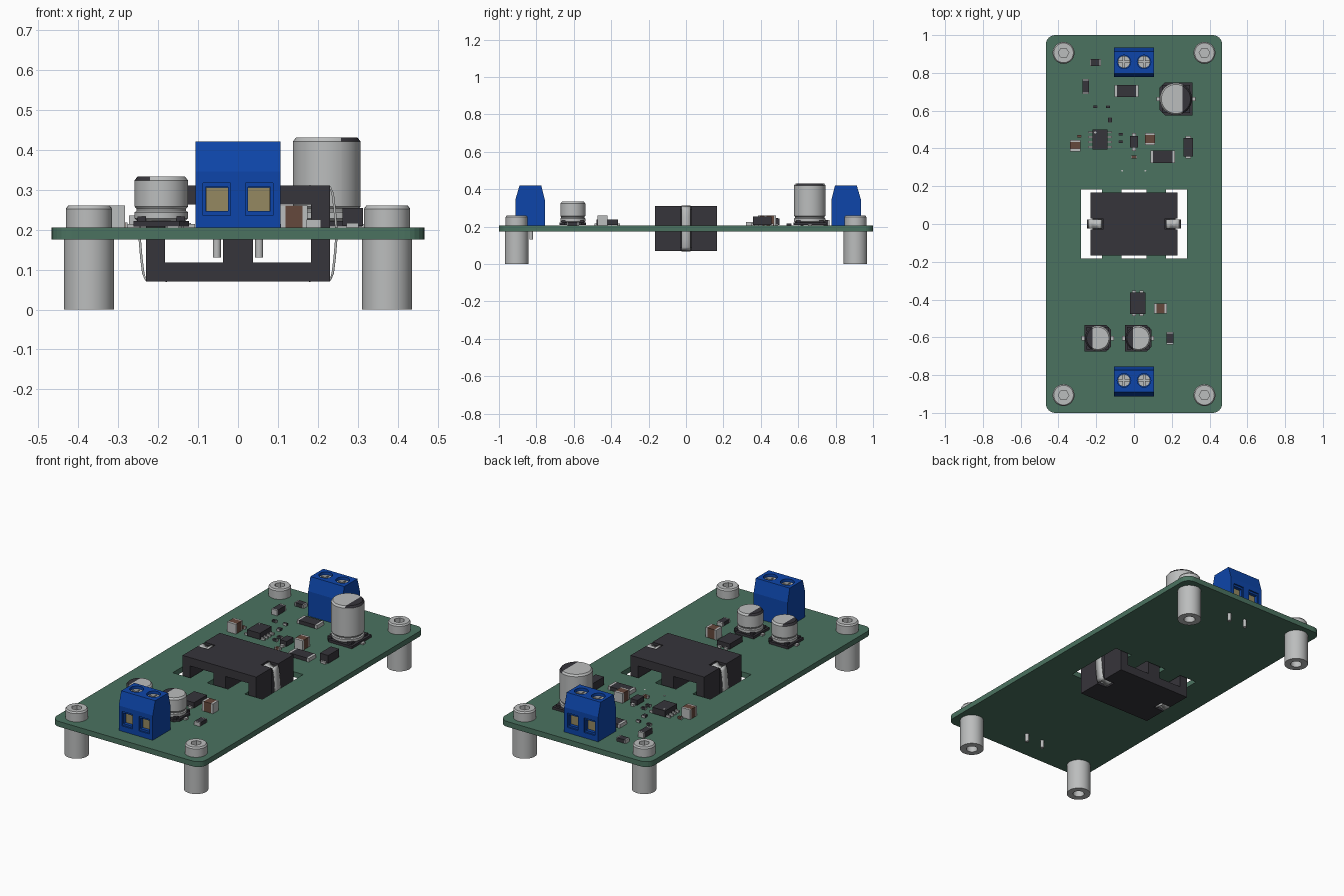
import bpy, bmesh, math
from mathutils import Matrix, Vector

if "Cube" in bpy.data.objects:
    bpy.data.objects.remove(bpy.data.objects["Cube"])


def material(name, r, g, b):
    m = bpy.data.materials.new(name)
    m.use_nodes = True
    m.diffuse_color = (r, g, b, 1)
    m.node_tree.nodes["Principled BSDF"].inputs["Base Color"].default_value = (r, g, b, 1)
    return m


GREEN = material("board green", .07, .17, .117)
BLUE = material("terminal blue", .004, .06, .40)
DARK = material("charcoal", .037, .035, .043)
SILVER = material("silver", .50, .51, .51)
GOLD = material("contact brass", .30, .25, .12)
BROWN = material("ceramic brown", .13, .065, .045)
BOTTOM, TOP = .175, .205  # faces of the board


def finish(name, bm, *mats):
    bmesh.ops.recalc_face_normals(bm, faces=bm.faces)
    me = bpy.data.meshes.new(name)
    bm.to_mesh(me)
    bm.free()
    ob = bpy.data.objects.new(name, me)
    bpy.context.collection.objects.link(ob)
    for m in mats:
        me.materials.append(m)
    return ob


def boxes(name, mat, *parts):
    """Each part is (centre, size)."""
    bm = bmesh.new()
    for c, s in parts:
        bmesh.ops.create_cube(bm, size=1, matrix=Matrix.Translation(c) @ Matrix.Diagonal((*s, 1)))
    return finish(name, bm, mat)


def prism(name, mat, outline, depth):
    """Extrude a flat 3D outline along a depth vector."""
    bm = bmesh.new()
    face = bm.faces.new([bm.verts.new(p) for p in outline])
    new = bmesh.ops.extrude_face_region(bm, geom=[face], use_keep_orig=True)["geom"]
    bmesh.ops.translate(bm, vec=depth, verts=[v for v in new if isinstance(v, bmesh.types.BMVert)])
    return finish(name, bm, mat)


def lathe(name, mats, profile, x, y, segs=32, mark=None):
    """Turn an (r, z) profile; mark=(sign, offset) darkens a strip of the top."""
    bm = bmesh.new()
    verts = [bm.verts.new((r, 0, z)) for r, z in profile]
    edges = [bm.edges.new(p) for p in zip(verts, verts[1:])]
    bmesh.ops.spin(bm, geom=verts + edges, axis=(0, 0, 1), cent=(0, 0, 0),
                   angle=math.tau, steps=segs, use_merge=False)
    bmesh.ops.remove_doubles(bm, verts=bm.verts, dist=1e-4)
    if mark:
        sign, off = mark
        bmesh.ops.bisect_plane(bm, geom=bm.verts[:] + bm.edges[:] + bm.faces[:],
                               plane_co=(sign * off, 0, 0), plane_no=(1, 0, 0))
        top = max(z for _, z in profile)
        for f in bm.faces:
            c = f.calc_center_median()
            if c.z > top - .011 and c.x * sign > off:
                f.material_index = 1
    bmesh.ops.translate(bm, vec=(x, y, 0), verts=bm.verts)
    return smooth(finish(name, bm, *mats))


def smooth(ob):
    bpy.ops.object.select_all(action='DESELECT')
    bpy.context.view_layer.objects.active = ob
    ob.select_set(True)
    bpy.ops.object.shade_smooth_by_angle(angle=math.radians(35))
    return ob


def cut(ob, *cutters):
    bpy.context.view_layer.objects.active = ob
    for c in cutters:
        c.hide_render = True
        mod = ob.modifiers.new("cut", 'BOOLEAN')
        mod.operation, mod.solver, mod.object = 'DIFFERENCE', 'EXACT', c
        bpy.ops.object.modifier_apply(modifier=mod.name)
        bpy.data.objects.remove(c)
    return ob


def rod(name, mat, x, y, r, z0, z1, segs=24):
    return lathe(name, [mat], [(0, z0), (r, z0), (r, z1), (0, z1)], x, y, segs)


# Board with rounded corners and three slots for the core legs
R = .05
outline = []
for k, (sx, sy) in enumerate([(1, 1), (-1, 1), (-1, -1), (1, -1)]):
    for i in range(7):
        a = (k + i / 6) * math.pi / 2
        outline.append((sx * (.467 - R) + R * math.cos(a), sy * (1 - R) + R * math.sin(a), BOTTOM))
board = prism("circuit_board", GREEN, outline, (0, 0, TOP - BOTTOM))
cut(board, boxes("slot_cutter", GREEN, *[((x, 0, .19), (w, .365, .2))
                                         for x, w in [(-.225, .11), (0, .13), (.225, .11)]]))

# Standoffs and socket screws in the corners
for sx in (-1, 1):
    for sy in (-1, 1):
        x, y = sx * .373, sy * .906
        lathe("standoff", [SILVER], [(0, .06), (.03, .06), (.03, 0), (.063, 0),
                                     (.063, BOTTOM), (0, BOTTOM)], x, y)
        head = lathe("screw_head", [SILVER], [(0, TOP), (.058, TOP), (.058, .252),
                                              (.052, .26), (0, .26)], x, y)
        smooth(cut(head, rod("hex_cutter", SILVER, x, y, .028, .23, .3, 6)))

# Transformer core: slabs, legs and notches for the clips
core = boxes("transformer_core", DARK, ((0, 0, .19), (.46, .332, .24)))
cut(core, boxes("window_cutter", DARK, *[((s * .11, 0, .19), (.145, .5, .145)) for s in (-1, 1)]),
    boxes("side_notch_cutter", DARK, *[((s * .24, 0, .19), (.04, .06, .4)) for s in (-1, 1)]),
    boxes("end_notch_cutter", DARK, *[((s * .2, 0, z), (.07, .06, .03))
                                      for s in (-1, 1) for z in (.07, .31)]))
clip_half = [(.17, .305), (.18, .312), (.195, .3), (.215, .298), (.232, .308), (.24, .29), (.245, .25)]
path = clip_half + [(.25, .19)] + [(x, .38 - z) for x, z in reversed(clip_half)]
for s in (-1, 1):
    bm = bmesh.new()
    rows = [[bm.verts.new((s * x, y, z)) for y in (-.025, .025)] for x, z in path]
    for a, b in zip(rows, rows[1:]):
        bm.faces.new((a[0], a[1], b[1], b[0]))
    clip = finish("spring_clip", bm, SILVER)
    clip.modifiers.new("thickness", 'SOLIDIFY').thickness = .006
    smooth(clip)

# Screw terminals, openings facing the board ends
for s, y0, ys in ((-1, -.912, -.828), (1, .935, .858)):
    shape = [(0, TOP), (0, .345), (.022, .42), (.138, .42), (.157, .345), (.157, TOP)]
    block = prism("terminal_block", BLUE, [(-.106, y0 - s * d, z) for d, z in shape], (.212, 0, 0))
    cut(block, boxes("frame_cutter", BLUE, *[((x, y0, .276), (.068, .016, .082)) for x in (-.053, .053)]),
        boxes("opening_cutter", BLUE, *[((x, y0, .276), (.056, .07, .06)) for x in (-.053, .053)]))
    boxes("wire_contact", GOLD, *[((x, y0 - s * .03, .276), (.055, .008, .059)) for x in (-.053, .053)])
    for x in (-.053, .053):
        cut(block, rod("screw_hole_cutter", BLUE, x, ys, .036, .385, .5))
        screw = rod("terminal_screw", SILVER, x, ys, .033, .38, .405)
        cut(screw, boxes("slot_cutter", SILVER, ((x, ys, .405), (.06, .008, .016))),
            boxes("cross_slot_cutter", SILVER, ((x, ys, .405), (.008, .06, .016))))
        rod("terminal_pin", SILVER, x, ys, .01, .13, .18, 12)


# Can capacitors; side is where the dark polarity mark lies
def can(x, y, r, top, side):
    b = r + .003
    c = b * .65
    pts = [(side * b, -b), (side * b, b), (-side * c, b), (-side * b, c), (-side * b, -c), (-side * c, -b)]
    prism("capacitor_base", DARK, [(x + px, y + py, .208) for px, py in pts], (0, 0, .014))
    boxes("capacitor_corner_wall", DARK, *[((x + sx * b * .7, y + sy * b * .7, .226), (b * .3, b * .3, .014))
                                           for sx in (-1, 1) for sy in (-1, 1)])
    boxes("capacitor_leads", SILVER, *[((x + s * (r + .003), y, .209), (.03, .022, .01)) for s in (-1, 1)])
    lathe("capacitor_can", [SILVER, DARK],
          [(0, .222), (r * .9, .222), (r, .228), (r, .243), (r * .93, .247), (r * .93, .252), (r, .258),
           (r, top - .01), (r - .008, top), (0, top)], x, y, 40, (side, r * .42))


can(.222, .662, .085, .43, 1)
can(-.192, -.605, .067, .333, -1)
can(.022, -.605, .067, .333, -1)


# Two-ended chips: body with metal caps along one axis
def chip(name, mat, x, y, sx, sy, h, axis, cap=.18):
    size = Vector((sx, sy, h))
    end = size.copy()
    end[axis] *= cap
    step = Vector((0, 0, 0))
    step[axis] = (size[axis] - end[axis]) / 2
    centre = Vector((x, y, TOP + h / 2))
    body = size.copy()
    body[axis] -= 2 * end[axis]
    boxes(name, mat, (centre, body))
    boxes(name + "_ends", SILVER, (centre - step, end), (centre + step, end))


for x, y, sx, sy, h, ax in [(-.205, .855, .058, .036, .02, 0), (-.255, .727, .036, .08, .03, 1),
                            (-.04, .705, .125, .064, .02, 0), (-.205, .62, .026, .014, .012, 0),
                            (-.138, .62, .022, .014, .012, 1), (-.127, .55, .02, .026, .012, 1),
                            (-.07, .475, .026, .014, .012, 0), (-.07, .435, .026, .014, .012, 0),
                            (.152, .355, .13, .066, .02, 0), (.19, -.605, .036, .065, .02, 1)]:
    chip("resistor", DARK, x, y, sx, sy, h, ax, .1)
for x, y, sx, sy, h, ax in [(-.31, .415, .055, .06, .055, 1), (.085, .45, .052, .064, .055, 1),
                            (.14, -.447, .068, .052, .055, 0), (-.29, .465, .026, .014, .013, 0),
                            (0, .355, .032, .016, .014, 0)]:
    chip("ceramic_capacitor", BROWN, x, y, sx, sy, h, ax)


# Moulded parts: raised dark body standing on thin leads
def moulded(name, x, y, sx, sy, h, leads):
    boxes(name, DARK, ((x, y, TOP + .004 + h / 2), (sx, sy, h)))
    boxes(name + "_leads", SILVER, *[((x + dx, y + dy, TOP + .006), (lx, ly, .012))
                                     for dx, dy, lx, ly in leads])


moulded("control_chip", -.18, .447, .08, .105, .035,
        [(s * .05, (i - 1.5) * .026, .026, .01) for s in (-1, 1) for i in range(4)])
moulded("large_diode", .287, .407, .052, .098, .045, [(0, s * .05, .03, .02) for s in (-1, 1)])
moulded("small_diode", 0, .435, .042, .062, .028, [(0, s * .036, .02, .024) for s in (-1, 1)])
moulded("power_diode", .02, -.42, .08, .115, .03, [(s * .02, t * .06, .02, .016)
                                                   for s in (-1, 1) for t in (-1, 1)])
rod("chip_marker", SILVER, -.205, .485, .006, TOP + .038, TOP + .041, 12)
for x in (-.063, .06):
    rod("test_point", SILVER, x, .282, .005, TOP - .002, TOP + .002, 8)
